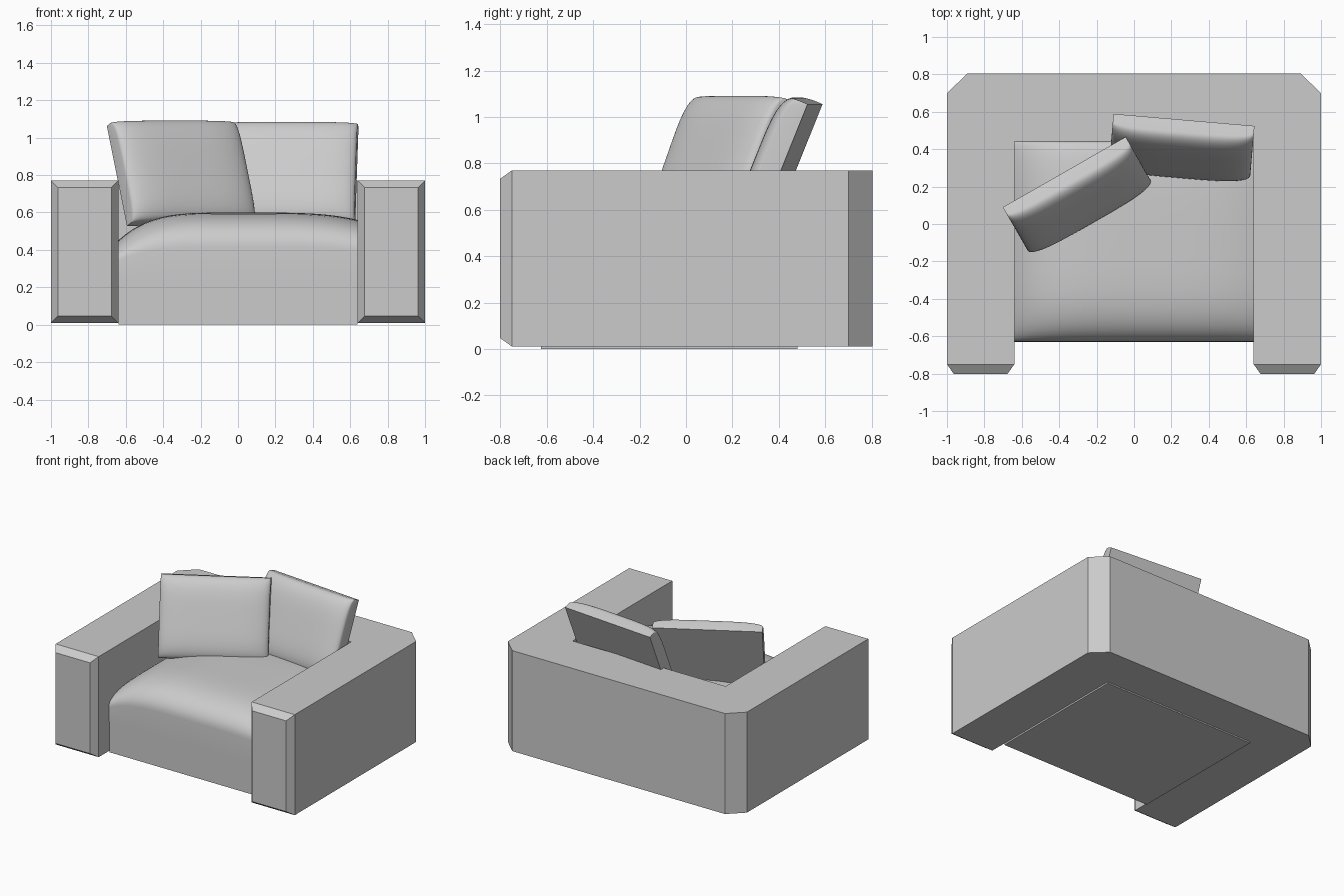
import bpy, bmesh, math

if "Cube" in bpy.data.objects:
    bpy.data.objects.remove(bpy.data.objects["Cube"])


def finish(name, bm, smooth=False):
    bmesh.ops.recalc_face_normals(bm, faces=bm.faces[:])
    mesh = bpy.data.meshes.new(name)
    bm.to_mesh(mesh)
    bm.free()
    ob = bpy.data.objects.new(name, mesh)
    bpy.context.collection.objects.link(ob)
    if smooth:
        bpy.ops.object.select_all(action='DESELECT')
        ob.select_set(True)
        bpy.context.view_layer.objects.active = ob
        bpy.ops.object.shade_smooth_by_angle(angle=math.radians(35))
    return ob


def prism(bm, outline, z0, z1):
    base = bm.faces.new([bm.verts.new((x, y, z0)) for x, y in outline])
    new = bmesh.ops.extrude_face_region(bm, geom=[base], use_keep_orig=True)['geom']
    for v in new:
        if isinstance(v, bmesh.types.BMVert):
            v.co.z = z1
    bmesh.ops.recalc_face_normals(bm, faces=bm.faces[:])


def cushion(name, w, d, h, ex, ey, qx, qy, n=32):
    """Flat-backed dome; ex, ey = relative edge height at the low and high sides."""
    def rise(s, e, q):
        low = e[0] if s < 0 else e[1]
        return low + (1 - low) * max(0, 1 - abs(s) ** 4) ** q

    bm = bmesh.new()
    steps = [math.sin(math.pi / 2 * (2 * i / n - 1)) for i in range(n + 1)]
    grid = [[bm.verts.new((u * w / 2, v * d / 2, h * rise(u, ex, qx) * rise(v, ey, qy)))
             for u in steps] for v in steps]
    for j in range(n):
        for i in range(n):
            bm.faces.new((grid[j][i], grid[j][i + 1], grid[j + 1][i + 1], grid[j + 1][i]))
    # Side walls and flat underside
    rim = [e for e in bm.edges if e.is_boundary]
    new = bmesh.ops.extrude_edge_only(bm, edges=rim)['geom']
    for v in new:
        if isinstance(v, bmesh.types.BMVert):
            v.co.z = 0
    bmesh.ops.holes_fill(bm, edges=[e for e in bm.edges if e.is_boundary], sides=0)
    return finish(name, bm, True)


# U-shaped arms and back, with chamfered rear corners
half = [(0.64, 0.44), (0.64, -0.75), (1, -0.75), (1, 0.70), (0.89, 0.805)]
bm = bmesh.new()
prism(bm, half + [(-x, y) for x, y in reversed(half)], 0.01, 0.77)
# Bevelled arm fronts
fronts = [f for f in bm.faces if f.normal.y < -0.9 and f.calc_center_median().y < -0.7]
bmesh.ops.inset_individual(bm, faces=fronts, thickness=0.052, depth=0.052)
finish("arms_and_back", bm)

# Base under the seat
bm = bmesh.new()
prism(bm, [(-0.638, -0.625), (0.638, -0.625), (0.638, 0.48), (-0.638, 0.48)], 0, 0.235)
finish("base", bm)

# Seat cushion
seat = cushion("seat_cushion", 1.28, 1.07, 0.365, (0.59, 0.89), (0.5, 0.85), 1, 0.5)
seat.location = (0, -0.095, 0.235)

# Loose back pillows leaning backwards
for name, loc, yaw in (("left_pillow", (-0.319, 0.184, 0.795), 29.8),
                       ("right_pillow", (0.258, 0.449, 0.788), -4.9)):
    pillow = cushion(name, 0.757, 0.577, 0.14, (0.6, 0.6), (0.55, 0.5), 0.5, 0.5)
    pillow.location = loc
    pillow.rotation_euler = (math.radians(68), 0, math.radians(yaw))
